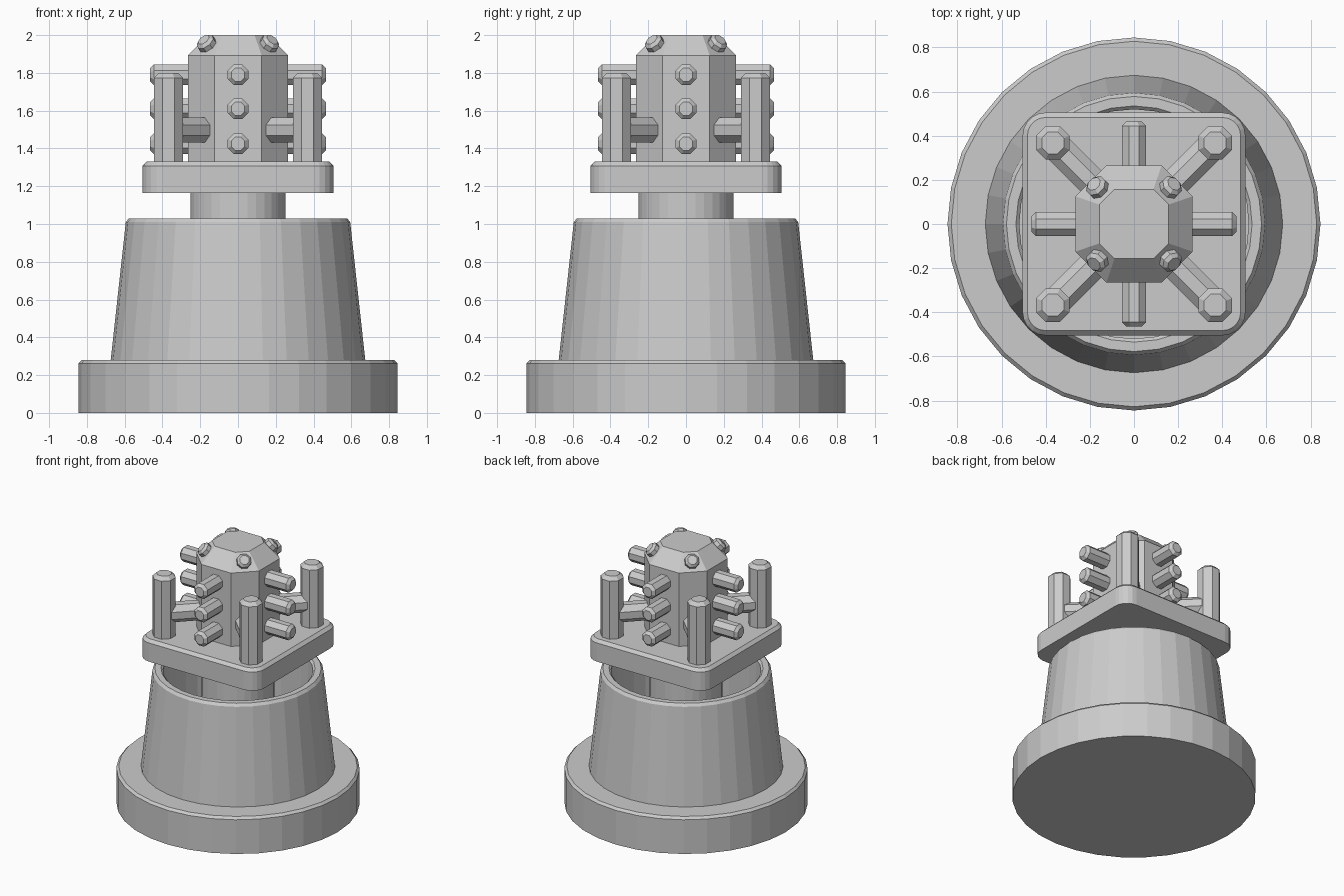
import bpy, bmesh, math
from mathutils import Vector

if "Cube" in bpy.data.objects:
    bpy.data.objects.remove(bpy.data.objects["Cube"])


def finish(name, bm):
    bmesh.ops.recalc_face_normals(bm, faces=bm.faces)
    me = bpy.data.meshes.new(name)
    bm.to_mesh(me)
    bm.free()
    ob = bpy.data.objects.new(name, me)
    bpy.context.collection.objects.link(ob)
    return ob


def stack(name, rings):
    """Skin a list of closed loops and cap both ends."""
    bm = bmesh.new()
    loops = [[bm.verts.new(p) for p in r] for r in rings]
    n = len(loops[0])
    for a, b in zip(loops, loops[1:]):
        for i in range(n):
            j = (i + 1) % n
            bm.faces.new((a[i], a[j], b[j], b[i]))
    bm.faces.new(loops[0])
    bm.faces.new(loops[-1])
    return finish(name, bm)


def lathe(name, profile, n=32):
    ang = [2 * math.pi * i / n for i in range(n)]
    return stack(name, [[(r * math.cos(a), r * math.sin(a), z) for a in ang]
                        for r, z in profile])


def octagon(h, c, z):
    """Octagon of half-width h whose straight sides have half-length c."""
    return [(h, -c, z), (h, c, z), (c, h, z), (-c, h, z),
            (-h, c, z), (-h, -c, z), (-c, -h, z), (c, -h, z)]


def peg(name, start, end, r, cham):
    """Eight-sided rod with a chamfered tip."""
    start, end = Vector(start), Vector(end)
    d = end - start
    L = d.length
    k = math.tan(math.pi / 8)
    ob = stack(name, [octagon(r, r * k, 0), octagon(r, r * k, L - cham),
                      octagon(r - cham, (r - cham) * k, L)])
    ob.rotation_mode = 'QUATERNION'
    ob.rotation_quaternion = d.to_track_quat('Z', 'Y')
    ob.location = start
    return ob


# Round base and tapered hollow housing
lathe("base_disc", [(0.845, 0), (0.845, 0.262), (0.828, 0.28)])
lathe("tapered_housing", [(0.675, 0.27), (0.594, 1.01), (0.578, 1.03),
                          (0.535, 1.03), (0.52, 1.015), (0.52, 0.285)])
lathe("neck_column", [(0.252, 0.27), (0.252, 1.18)])


# Square plate with rounded corners
def rounded_square(h, rad, z, steps=5):
    pts = []
    for q in range(4):
        cx = (h - rad) * (1 if q in (0, 3) else -1)
        cy = (h - rad) * (1 if q in (0, 1) else -1)
        for s in range(steps + 1):
            a = math.pi / 2 * (q + s / steps)
            pts.append((cx + rad * math.cos(a), cy + rad * math.sin(a), z))
    return pts


stack("square_plate", [rounded_square(0.505, 0.105, 1.165),
                       rounded_square(0.505, 0.105, 1.308),
                       rounded_square(0.483, 0.083, 1.33)])

# Octagonal body with chamfered top
stack("octagonal_body", [octagon(0.265, 0.125, 1.32),
                         octagon(0.265, 0.125, 1.892),
                         octagon(0.157, 0.088, 2.0)])

# Side pegs, three per face
for i, (x, y) in enumerate([(1, 0), (0, 1), (-1, 0), (0, -1)]):
    for j, z in enumerate((1.425, 1.61, 1.79)):
        peg(f"side_peg_{i}_{j}", (x * 0.2, y * 0.2, z),
            (x * 0.465, y * 0.465, z), 0.055, 0.02)

# Corner posts, braces and top studs
for i, (x, y) in enumerate([(1, 1), (-1, 1), (-1, -1), (1, -1)]):
    peg(f"corner_post_{i}", (x * 0.368, y * 0.368, 1.32),
        (x * 0.368, y * 0.368, 1.80), 0.076, 0.026)
    peg(f"corner_brace_{i}", (x * 0.15, y * 0.15, 1.497),
        (x * 0.37, y * 0.37, 1.497), 0.066, 0.02)
    peg(f"top_stud_{i}", (x * 0.125, y * 0.125, 1.90),
        (x * 0.182, y * 0.182, 1.976), 0.048, 0.016)
